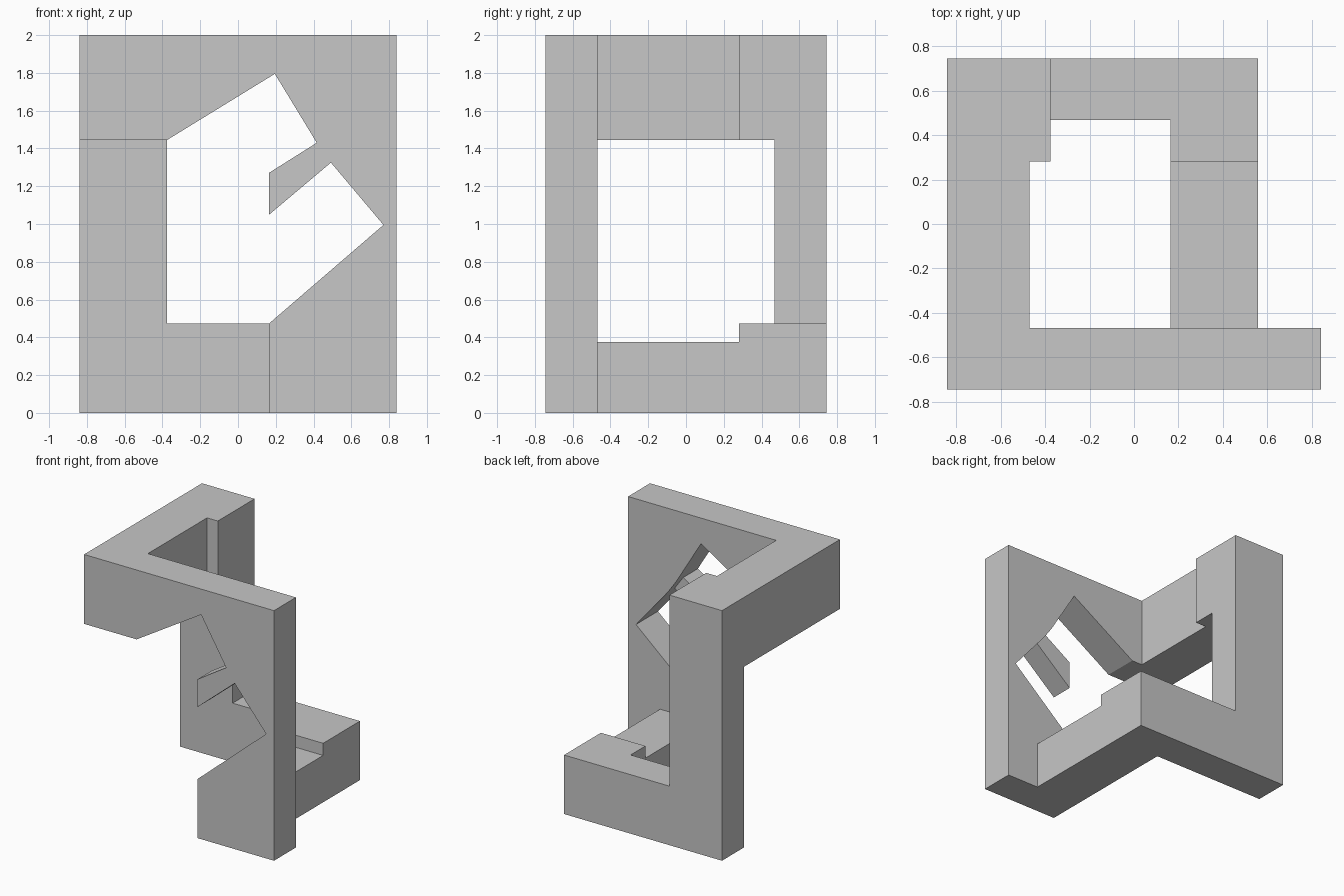
import bpy
import bmesh

cube = bpy.data.objects.get("Cube")
if cube:
    bpy.data.objects.remove(cube, do_unlink=True)

gray = bpy.data.materials.new("light_gray")
gray.use_nodes = True
color = (0.57, 0.57, 0.57, 1)
gray.diffuse_color = color
gray.node_tree.nodes["Principled BSDF"].inputs["Base Color"].default_value = color

# Shared dimensions of the frame
HALF_X, HALF_Y, TOP = 0.84, 0.745, 2.0
FRONT_IN, BACK_IN, STEP_Y = -0.468, 0.468, 0.28
POST_X, BAR_X = -0.375, -0.47
BASE_L, BASE_R = 0.163, 0.557
BEAM_Z, SILL_Z, RAIL_Z = 1.445, 0.472, 0.375


def slab(name, outline, y0, y1):
    """Extrude an x-z outline from y0 to y1."""
    bm = bmesh.new()
    face = bm.faces.new([bm.verts.new((x, y0, z)) for x, z in outline])
    result = bmesh.ops.extrude_face_region(bm, geom=[face])
    moved = [v for v in result["geom"] if isinstance(v, bmesh.types.BMVert)]
    bmesh.ops.translate(bm, vec=(0, y1 - y0, 0), verts=moved)
    bmesh.ops.recalc_face_normals(bm, faces=bm.faces)
    mesh = bpy.data.meshes.new(name)
    bm.to_mesh(mesh)
    bm.free()
    mesh.materials.append(gray)
    obj = bpy.data.objects.new(name, mesh)
    bpy.context.collection.objects.link(obj)
    return obj


def block(name, x0, x1, y0, y1, z0, z1):
    return slab(name, [(x0, z0), (x1, z0), (x1, z1), (x0, z1)], y0, y1)


# Front plate with its angled opening
frame = slab("interlocking_frame", [
    (-HALF_X, TOP), (-HALF_X, BEAM_Z), (POST_X, BEAM_Z), (0.195, 1.795),
    (0.417, 1.43), (0.492, 1.325), (0.77, 0.995), (BASE_L, SILL_Z),
    (BASE_L, 0), (HALF_X, 0), (HALF_X, TOP)], -HALF_Y, FRONT_IN)

# Thinner pointed tongue, rooted inside the plate
tongue = slab("tongue", [
    (0.417, 1.43), (BASE_L, 1.27), (BASE_L, 1.048), (0.492, 1.325),
    (0.56, 1.45)], -HALF_Y, -0.56)

# L-shaped back: tall post and low sill
back = slab("back_frame", [
    (-HALF_X, 0), (BASE_R, 0), (BASE_R, SILL_Z), (POST_X, SILL_Z),
    (POST_X, TOP), (-HALF_X, TOP)], BACK_IN, HALF_Y)

# Top beam and bottom rail join front to back, each with a thicker end
parts = [
    tongue, back,
    block("top_beam", -HALF_X, BAR_X, -0.6, 0.6, BEAM_Z, TOP),
    block("top_corner", -HALF_X, POST_X, STEP_Y, 0.6, BEAM_Z, TOP),
    block("bottom_rail", BASE_L, BASE_R, -0.6, 0.6, 0, RAIL_Z),
    block("bottom_corner", BASE_L, BASE_R, STEP_Y, 0.6, 0, SILL_Z),
]

# Merge the parts into one solid
bpy.context.view_layer.objects.active = frame
for part in parts:
    mod = frame.modifiers.new("union", 'BOOLEAN')
    mod.operation = 'UNION'
    mod.solver = 'EXACT'
    mod.object = part
    bpy.ops.object.modifier_apply(modifier=mod.name)
    bpy.data.objects.remove(part, do_unlink=True)

# Clean up coplanar seams
bm = bmesh.new()
bm.from_mesh(frame.data)
bmesh.ops.remove_doubles(bm, verts=bm.verts, dist=0.0005)
bmesh.ops.dissolve_limit(bm, angle_limit=0.01, verts=bm.verts, edges=bm.edges)
bm.to_mesh(frame.data)
bm.free()
